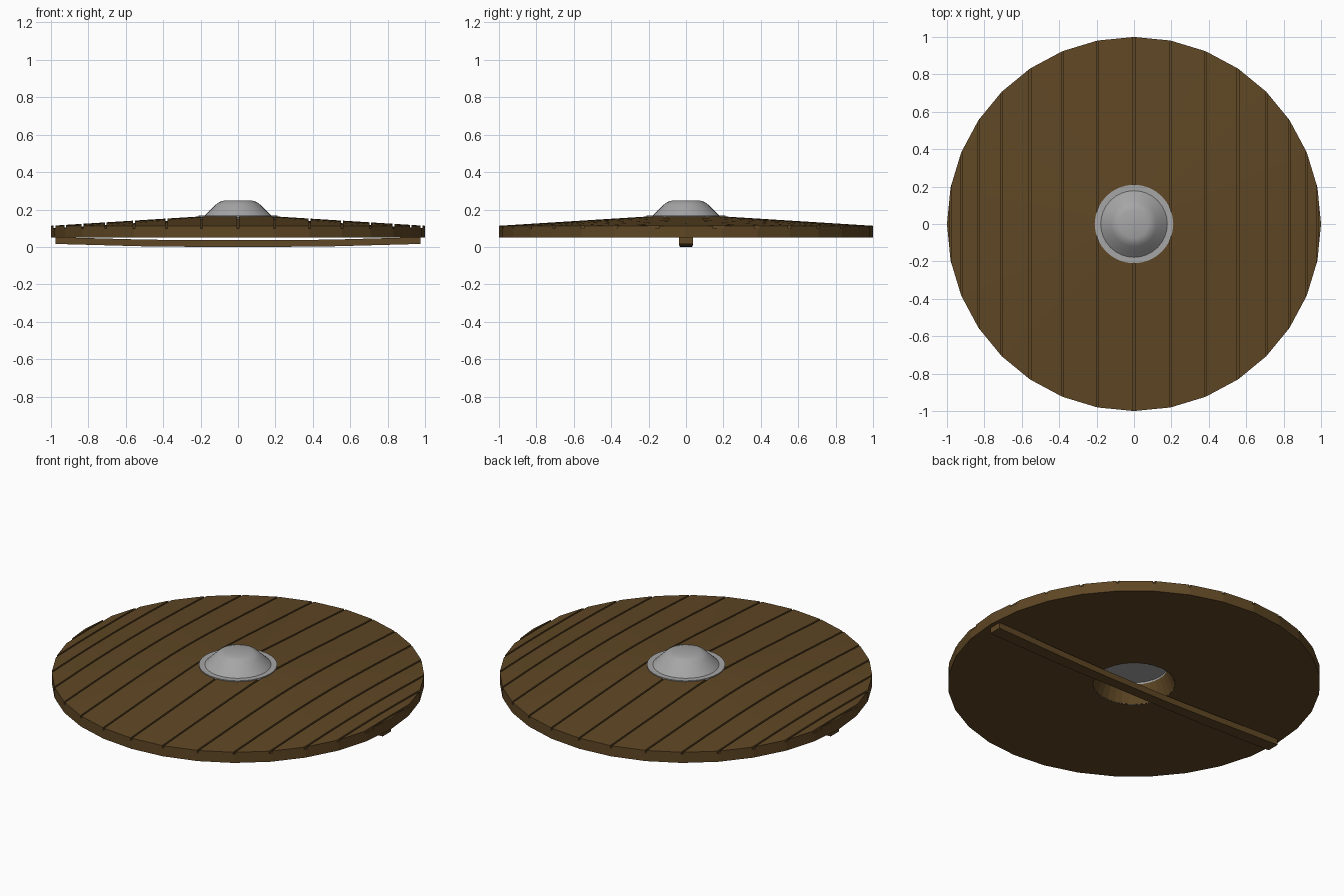
import bpy, bmesh, math
from mathutils import Vector

cube = bpy.data.objects.get("Cube")
if cube:
    bpy.data.objects.remove(cube, do_unlink=True)

SIDES = 32
GAP = 0.005          # half width of the grooves between planks
DEPTH = 0.014        # groove depth


def material(name, color):
    m = bpy.data.materials.new(name)
    m.use_nodes = True
    m.diffuse_color = (*color, 1)
    m.node_tree.nodes["Principled BSDF"].inputs["Base Color"].default_value = (*color, 1)
    return m


wood = material("brown wood", (0.115, 0.063, 0.018))
steel = material("grey steel", (0.38, 0.38, 0.38))


def finish(name, bm, mat):
    mesh = bpy.data.meshes.new(name)
    bm.to_mesh(mesh)
    bm.free()
    mesh.materials.append(mat)
    obj = bpy.data.objects.new(name, mesh)
    bpy.context.collection.objects.link(obj)
    return obj


def lathe(profile, closed=False, sides=SIDES):
    """Revolve (radius, height) points around z, listed so faces point outward."""
    bm = bmesh.new()
    rings = []
    for r, z in profile:
        if r == 0:
            rings.append([bm.verts.new((0, 0, z))] * sides)
        else:
            angles = [2 * math.pi * i / sides for i in range(sides)]
            rings.append([bm.verts.new((r * math.cos(a), r * math.sin(a), z)) for a in angles])
    pairs = list(zip(rings, rings[1:]))
    if closed:
        pairs.append((rings[-1], rings[0]))
    for lower, upper in pairs:
        for i in range(sides):
            j = (i + 1) % sides
            corners = [lower[i], lower[j], upper[j], upper[i]]
            bm.faces.new(list(dict.fromkeys(corners)))
    return bm


# Solid backing board with a round hole, its top forming the groove floors
board = lathe([(0.22, 0.05), (1, 0.05), (1, 0.113 - DEPTH),
               (0.2, 0.163 - DEPTH), (0.18, 0.163 - DEPTH)], closed=True)
finish("backing_board", board, wood)

# Plank layer: domed cap cut into strips that meet at the rim corners
planks = lathe([(1, 0.113 - DEPTH), (1, 0.113), (0.2, 0.163), (0.18, 0.163)])
grooves = [math.cos(math.pi * k / 16) for k in range(1, 16)]
for g in grooves:
    for x in (g - GAP, g + GAP):
        geom = planks.verts[:] + planks.edges[:] + planks.faces[:]
        bmesh.ops.bisect_plane(planks, geom=geom, plane_co=(x, 0, 0), plane_no=(1, 0, 0))
in_groove = [f for f in planks.faces
             if any(abs(f.calc_center_median().x - g) < GAP * 0.98 for g in grooves)]
bmesh.ops.delete(planks, geom=in_groove, context='FACES')


def on_groove(edge):
    return edge.is_boundary and any(
        all(abs(abs(v.co.x - g) - GAP) < 1e-4 for v in edge.verts) for g in grooves)


walls = bmesh.ops.extrude_edge_only(planks, edges=[e for e in planks.edges if on_groove(e)])
for v in walls["geom"]:
    if isinstance(v, bmesh.types.BMVert):
        v.co.z -= DEPTH
bmesh.ops.recalc_face_normals(planks, faces=planks.faces[:])
# Keep the domed faces pointing up on every plank
for f in planks.faces:
    if f.normal.z < -0.5:
        f.normal_flip()
finish("planks", planks, wood)

# Metal boss with flange, rounded cone and hollow back
boss = lathe([(0, 0.16), (0.18, 0.16), (0.222, 0.049), (0.223, 0.052), (0.205, 0.155),
              (0.21, 0.158), (0.21, 0.168), (0.178, 0.168), (0.155, 0.19),
              (0.12, 0.225), (0.1, 0.24), (0.075, 0.248), (0, 0.248)])
boss_obj = finish("boss", boss, steel)
bpy.context.view_layer.objects.active = boss_obj
boss_obj.select_set(True)
bpy.ops.object.shade_smooth_by_angle(angle=math.radians(25))
boss_obj.select_set(False)

# Bowed grip bar across the back
grip = bmesh.new()
stations = [(-0.975, 0.016, 0.038), (-0.5, 0.003, 0.035), (-0.2, 0, 0.031),
            (0.2, 0, 0.031), (0.5, 0.003, 0.035), (0.975, 0.016, 0.038)]
loops = []
for x, z, w in stations:
    loops.append([grip.verts.new(Vector((x, y, h))) for y, h in
                  ((-w, z), (w, z), (w, z + 0.036), (-w, z + 0.036))])
for a, b in zip(loops, loops[1:]):
    for i in range(4):
        j = (i + 1) % 4
        grip.faces.new([a[i], a[j], b[j], b[i]])
grip.faces.new(loops[0])
grip.faces.new(loops[-1])
bmesh.ops.recalc_face_normals(grip, faces=grip.faces[:])
finish("grip_bar", grip, wood)
